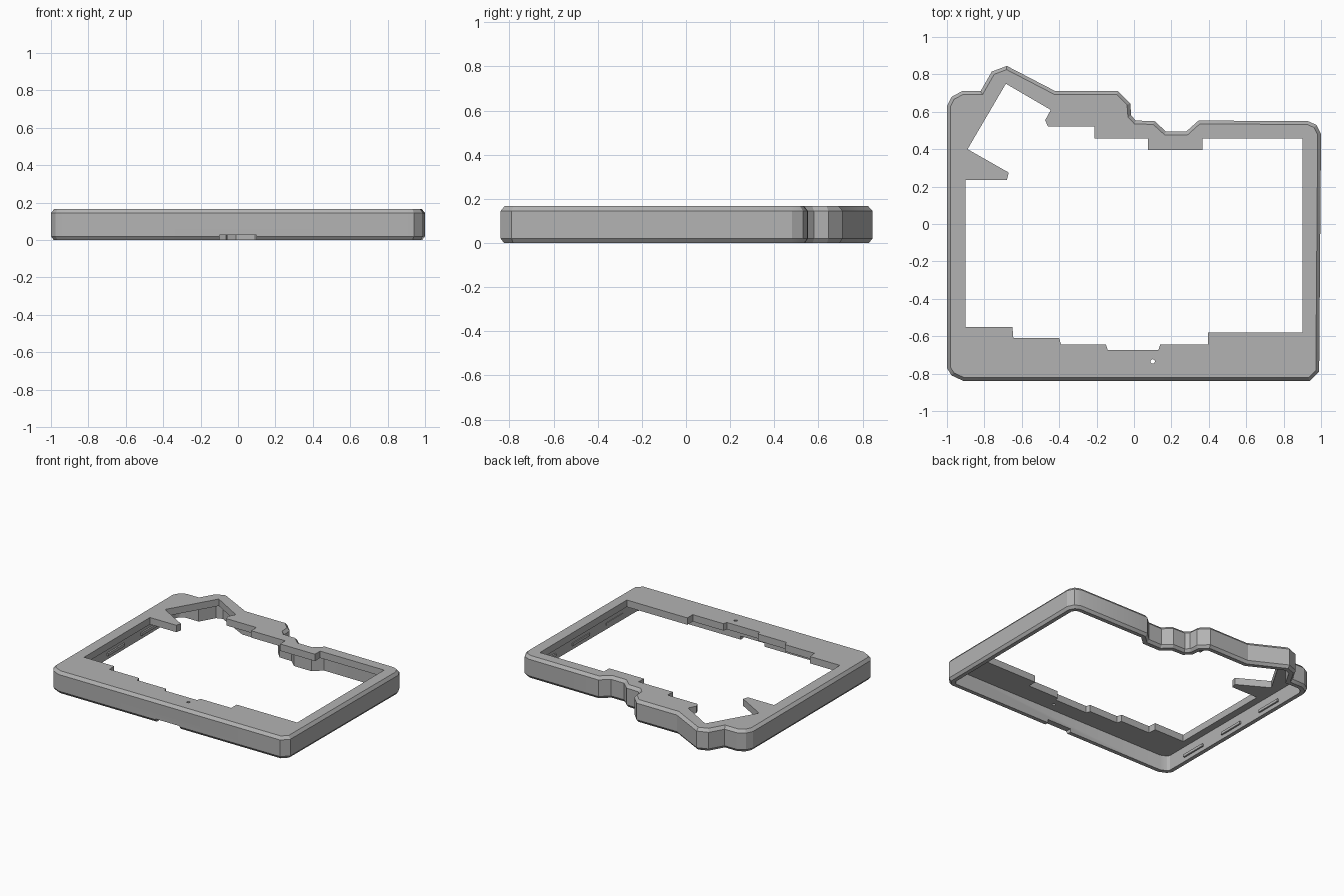
import bpy, bmesh, math
from mathutils import Vector

cube = bpy.data.objects.get("Cube")
if cube:
    bpy.data.objects.remove(cube, do_unlink=True)

HEIGHT = 0.167
PLATE_UNDERSIDE = 0.115
WALL = 0.045

grey = bpy.data.materials.new("matte grey")
grey.use_nodes = True
colour = (0.45, 0.45, 0.45, 1)
grey.diffuse_color = colour
grey.node_tree.nodes["Principled BSDF"].inputs["Base Color"].default_value = colour

# Outer contour of the case, clockwise from the left side
outline = [(-1, .63), (-.975, .68), (-.92, .71), (-.82, .71), (-.76, .815), (-.68, .845),
           (-.42, .71), (-.085, .71), (-.02, .645), (-.015, .58), (.01, .553), (.11, .55),
           (.17, .495), (.28, .495), (.345, .553), (.93, .55), (.975, .53), (1, .48),
           (.99, -.79), (.94, -.84), (-.91, -.84), (-.975, -.81), (-1, -.77)]

# Stepped window in the top plate, with the tilted bay at the back
opening = [(-.9, .235), (-.68, .235), (-.67, .275), (-.89, .4), (-.685, .75), (-.445, .61),
           (-.475, .555), (-.46, .52), (-.21, .52), (-.21, .457), (.075, .457), (.075, .395),
           (.365, .395), (.365, .457), (.9, .457), (.9, -.58), (.395, -.58), (.395, -.645),
           (.14, -.645), (.13, -.675), (-.14, -.675), (-.15, -.645), (-.39, -.645),
           (-.4, -.61), (-.645, -.61), (-.65, -.55), (-.9, -.55)]


def inset(points, distance):
    """Move every edge of a clockwise contour inwards and mitre the corners."""
    result = []
    for i, point in enumerate(points):
        here = Vector(point)
        before = (here - Vector(points[i - 1])).normalized()
        after = (Vector(points[(i + 1) % len(points)]) - here).normalized()
        n1 = Vector((before.y, -before.x))
        n2 = Vector((after.y, -after.x))
        result.append(here + (n1 + n2) * distance / (1 + n1.dot(n2)))
    return result


def loft(name, layers):
    """Solid made of stacked contours, each given as (points, z)."""
    bm = bmesh.new()
    rings = [[bm.verts.new((p[0], p[1], z)) for p in points] for points, z in layers]
    for low, high in zip(rings, rings[1:]):
        for i in range(len(low)):
            bm.faces.new((low[i - 1], low[i], high[i], high[i - 1]))
    bm.faces.new(rings[0])
    bm.faces.new(rings[-1])
    bmesh.ops.recalc_face_normals(bm, faces=bm.faces)
    mesh = bpy.data.meshes.new(name)
    bm.to_mesh(mesh)
    bm.free()
    mesh.materials.append(grey)
    obj = bpy.data.objects.new(name, mesh)
    bpy.context.collection.objects.link(obj)
    return obj


def box(name, x, y, z):
    corners = [(x[0], y[0]), (x[0], y[1]), (x[1], y[1]), (x[1], y[0])]
    return loft(name, [(corners, z[0]), (corners, z[1])])


def cut(target, cutter):
    mod = target.modifiers.new(cutter.name, 'BOOLEAN')
    mod.operation = 'DIFFERENCE'
    mod.solver = 'EXACT'
    mod.object = cutter
    bpy.context.view_layer.objects.active = target
    bpy.ops.object.modifier_apply(modifier=mod.name)
    bpy.data.objects.remove(cutter, do_unlink=True)


# Case shell with chamfered upper and lower rims
shell = loft("case_shell", [(inset(outline, .015), 0), (outline, .02),
                            (outline, HEIGHT - .022), (inset(outline, .018), HEIGHT)])

# Hollow underside, window, front finger notch and reset pinhole
cavity = inset(outline, WALL)
cut(shell, loft("cavity_cutter", [(cavity, -.1), (cavity, PLATE_UNDERSIDE)]))
cut(shell, loft("window_cutter", [(opening, .05), (opening, .3)]))
cut(shell, box("notch_cutter", (-.1, .1), (-.9, -.77), (-.1, .026)))
pin = [(.1 + .012 * math.cos(i * math.tau / 12), -.735 + .012 * math.sin(i * math.tau / 12))
       for i in range(12)]
cut(shell, loft("pinhole_cutter", [(pin, .05), (pin, .3)]))

# Smooth the rounded contour, keep the chamfers crisp
bpy.ops.object.select_all(action='DESELECT')
shell.select_set(True)
bpy.context.view_layer.objects.active = shell
bpy.ops.object.shade_smooth_by_angle(angle=math.radians(25))

# Thin clip ledges along the inner side walls
for side, label in ((-1, "right"), (1, "left")):
    for number in range(3):
        y = -.6 + number * .4
        inner = side * (1 - WALL - .012)
        outer = side * (1 - WALL + .01)
        box(f"{label}_clip_{number + 1}", sorted((inner, outer)), (y, y + .2), (.03, .05))
